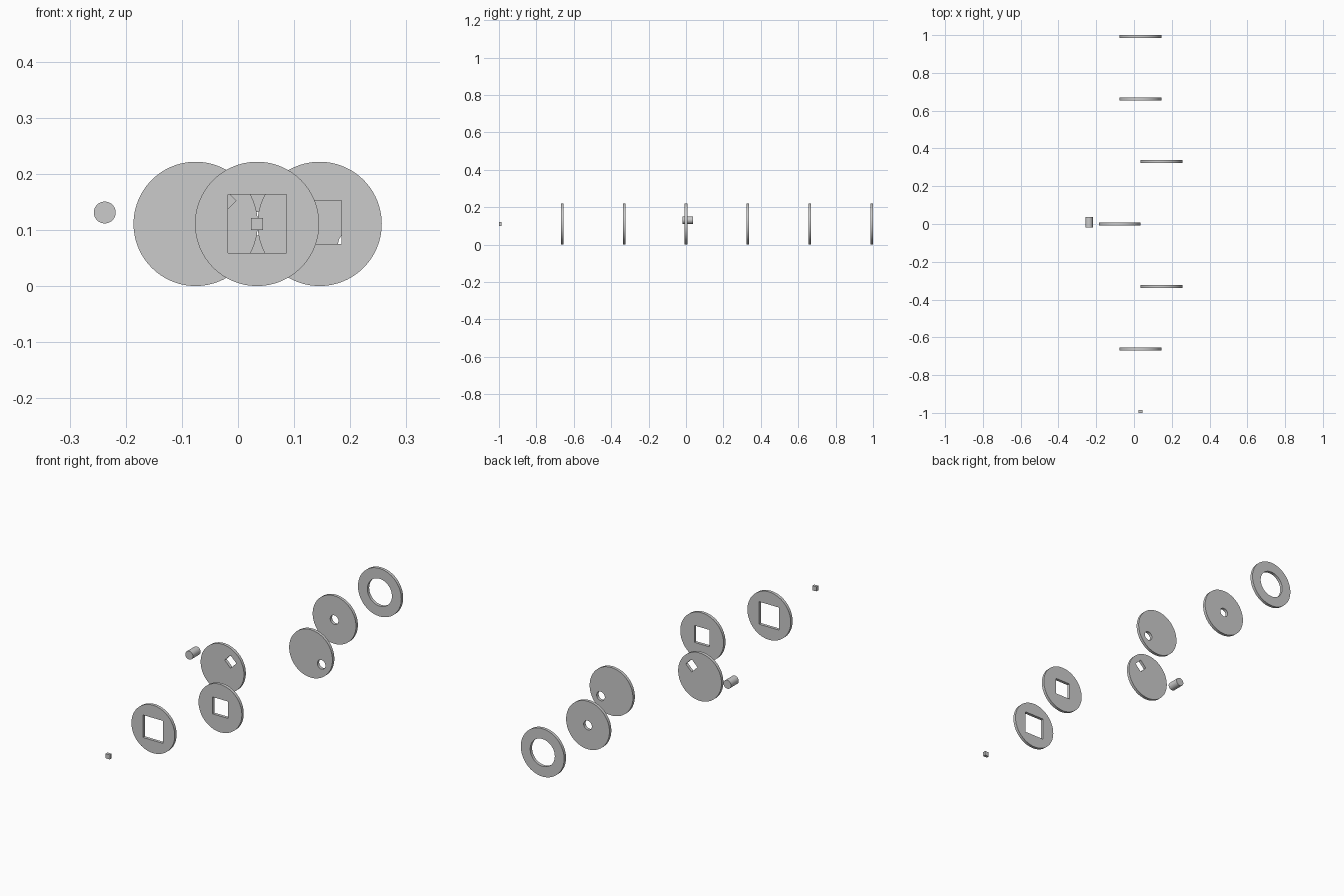
import bpy, bmesh
from math import pi, sin, cos

if "Cube" in bpy.data.objects:
    bpy.data.objects.remove(bpy.data.objects["Cube"])

R, T, STEP = 0.1107, 0.014, 0.331     # disc radius, thickness, spacing along y
ZC = R                                # axis height, discs rest on z = 0


def ngon(r, n, cx=0, cz=0, start=0):
    return [(cx + r * cos(start + 2 * pi * i / n),
             cz + r * sin(start + 2 * pi * i / n)) for i in range(n)]


def square(half, cx=0, cz=0):
    return ngon(half * 2 ** 0.5, 4, cx, cz, pi / 4)


def plate(name, loops, loc, depth):
    """Extrude closed outlines (outer first, then holes) along y."""
    cu = bpy.data.curves.new(name, 'CURVE')
    cu.dimensions = '2D'
    cu.fill_mode = 'BOTH'
    cu.extrude = depth / 2
    for pts in loops:
        sp = cu.splines.new('POLY')
        sp.points.add(len(pts) - 1)
        for p, (x, z) in zip(sp.points, pts):
            p.co = (x, z, 0, 1)
        sp.use_cyclic_u = True
    ob = bpy.data.objects.new(name, cu)
    bpy.context.collection.objects.link(ob)
    ob.location = loc
    ob.rotation_euler = (pi / 2, 0, 0)
    bpy.ops.object.select_all(action='DESELECT')
    ob.select_set(True)
    bpy.context.view_layer.objects.active = ob
    bpy.ops.object.convert(target='MESH')
    ob = bpy.context.view_layer.objects.active
    # weld caps to walls
    bm = bmesh.new()
    bm.from_mesh(ob.data)
    bmesh.ops.remove_doubles(bm, verts=bm.verts, dist=1e-5)
    bmesh.ops.recalc_face_normals(bm, faces=bm.faces)
    bm.to_mesh(ob.data)
    bm.free()
    bpy.ops.object.shade_smooth_by_angle()
    return ob


# discs: name, x, step index along y, hole outline
discs = [
    ("ring_disc", 0.034, 3, ngon(0.063, 64)),
    ("center_hole_disc", 0.034, 2, ngon(0.021, 48)),
    ("offset_hole_disc", 0.1455, 1, ngon(0.021, 48, 0.054, -0.036)),
    ("diamond_hole_disc", -0.0755, 0, ngon(0.03, 4, 0.042, 0.041)),
    ("small_square_disc", 0.1455, -1, square(0.039, 0.0, 0.003)),
    ("large_square_disc", 0.034, -2, square(0.052)),
]
for name, x, k, hole in discs:
    plate(name, [ngon(R, 96), hole], (x, k * STEP, ZC), T)

# loose pieces: round peg beside the row, small cube at the front
plate("round_peg", [ngon(0.0195, 48)], (-0.2375, 0.01, 0.131), 0.056)
plate("small_cube", [square(0.0105)], (0.034, -0.993, ZC), T)
